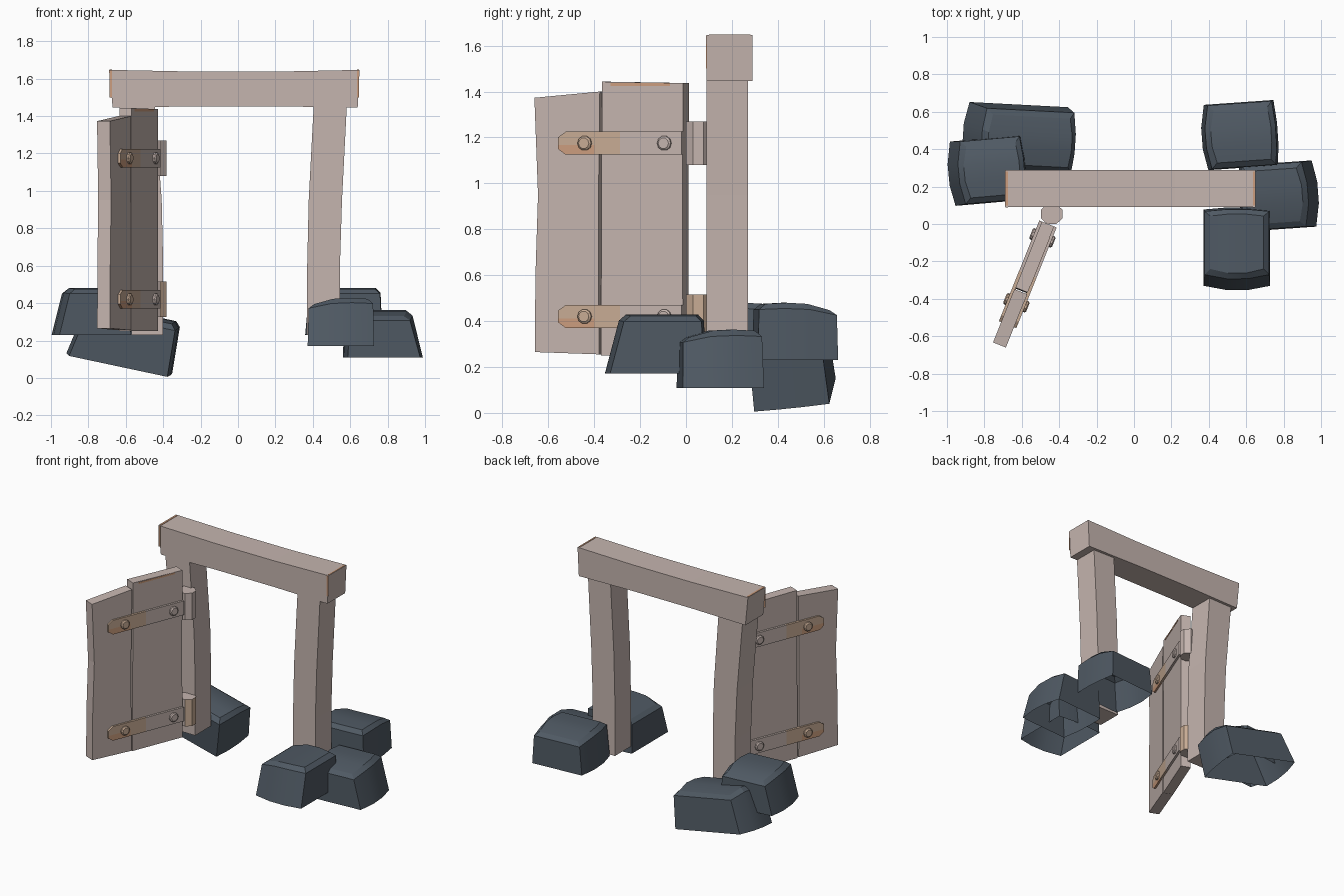
import bpy, bmesh, math
from mathutils import Vector, Matrix, Euler

if "Cube" in bpy.data.objects:
    bpy.data.objects.remove(bpy.data.objects["Cube"])


def material(name, rgb):
    m = bpy.data.materials.new(name)
    lin = [(c / 255 / 12.92) if c < 11 else ((c / 255 + 0.055) / 1.055) ** 2.4 for c in rgb]
    m.diffuse_color = (*lin, 1)
    m.use_nodes = True
    m.node_tree.nodes["Principled BSDF"].inputs["Base Color"].default_value = m.diffuse_color
    return m


WOOD = material("pale_wood", (197, 181, 175))
STONE = material("slate_stone", (79, 89, 99))
TAN = material("worn_tan", (200, 172, 149))
RUST = material("rust_orange", (204, 157, 126))


def finish(name, bm, mats, rule=None):
    bmesh.ops.recalc_face_normals(bm, faces=bm.faces)
    if rule:
        for f in bm.faces:
            f.material_index = rule(f)
    me = bpy.data.meshes.new(name)
    bm.to_mesh(me)
    bm.free()
    for m in mats:
        me.materials.append(m)
    ob = bpy.data.objects.new(name, me)
    bpy.context.collection.objects.link(ob)
    return ob


def loft(name, rings, mats, rule=None, cap_start=True, cap_end=True):
    """Skin a list of closed rings of equal size."""
    bm = bmesh.new()
    vs = [[bm.verts.new(p) for p in r] for r in rings]
    n = len(vs[0])
    for a, b in zip(vs, vs[1:]):
        for i in range(n):
            j = (i + 1) % n
            bm.faces.new((a[i], a[j], b[j], b[i]))
    if cap_start:
        bm.faces.new(vs[0])
    if cap_end:
        bm.faces.new(vs[-1])
    return finish(name, bm, mats, rule)


def box(name, lo, hi, mat, place=Vector):
    rings = [[place((x, y, z)) for x, y in ((lo[0], lo[1]), (hi[0], lo[1]), (hi[0], hi[1]), (lo[0], hi[1]))]
             for z in (lo[2], hi[2])]
    return loft(name, rings, [mat])


# Lintel: slightly sagging beam with undercut ends
Y0, Y1 = 0.09, 0.29
loft("lintel", [[(xb, Y0, zb), (xt, Y0, zt), (xt, Y1, zt), (xb, Y1, zb)] for xb, xt, zb, zt in
                ((-0.67, -0.69, 1.445, 1.647), (-0.24, -0.24, 1.452, 1.638),
                 (0.22, 0.22, 1.452, 1.638), (0.64, 0.65, 1.445, 1.647))], [WOOD])

# Posts: gently bowed, leaning outward at the top
for name, sections in (
        ("right_post", ((0.23, 0.37, 0.545), (0.6, 0.37, 0.545), (0.95, 0.378, 0.556), (1.46, 0.405, 0.582))),
        ("left_post", ((0.23, -0.57, -0.40), (0.6, -0.575, -0.40), (0.95, -0.59, -0.408), (1.46, -0.635, -0.445)))):
    loft(name, [[(a, 0.09, z), (b, 0.09, z), (b, 0.27, z), (a, 0.27, z)] for z, a, b in sections], [WOOD])

# Worn edges on the lintel ends
for x0, x1, tag in ((-0.688, -0.674, "left"), (0.637, 0.648, "right")):
    box("lintel_wear_front_" + tag, (x0, 0.087, 1.50), (x1, 0.092, 1.645), RUST)
    box("lintel_wear_top_" + tag, (x0, 0.10, 1.64), (x1, 0.28, 1.649), RUST)

# Door frame of reference: s runs outward from the hinge, n across the thickness
PIVOT = Vector((-0.46, 0.0, 0))
ALONG = Vector((-0.372, -0.928, 0))
ACROSS = Vector((0.928, -0.372, 0))


def door(p):
    return PIVOT + ALONG * p[0] + ACROSS * p[1] + Vector((0, 0, p[2]))


def plank(name, half, rows):
    """Rows: inner s, outer s, inner z, outer z."""
    loft(name, [[door((a, -half, za)), door((b, -half, zb)), door((b, half, zb)), door((a, half, za))]
                for a, b, za, zb in rows], [WOOD])


plank("door_inner_plank", 0.035, ((0, 0.385, 0.25, 0.25), (0.003, 0.383, 0.85, 0.85), (0, 0.38, 1.437, 1.443)))
plank("door_outer_plank", 0.037, ((0.393, 0.695, 0.255, 0.265), (0.396, 0.692, 0.6, 0.6),
                                  (0.396, 0.68, 0.95, 0.95), (0.39, 0.697, 1.40, 1.373)))
box("door_top_wear", (0.06, 0.033, 1.425), (0.34, 0.037, 1.437), RUST, door)

# Straps, bolts and hinge barrels
for level, zc in (("upper", 1.175), ("lower", 0.42)):
    for side, tag in ((1, "front"), (-1, "back")):
        def tint(f):
            c = f.calc_center_median()
            s = (c - PIVOT).dot(ALONG)
            if s < 0.29:
                return 0
            return 2 if s > 0.41 and c.z < zc - 0.008 else 1

        n0, n1 = side * 0.03, side * 0.05
        rings = [[door((s, n, zc + z)) for n, z in ((n0, -h), (n1, -h), (n1, -0.008), (n1, h), (n0, h), (n0, -0.008))]
                 for s, h in ((0, 0.05), (0.29, 0.05), (0.41, 0.05), (0.545, 0.05), (0.58, 0.026))]
        loft(f"{level}_strap_{tag}", rings, [WOOD, TAN, RUST], tint)
        for k, s in enumerate((0.08, 0.454)):
            loft(f"{level}_bolt_{tag}_{k + 1}",
                 [[door((s + r * math.cos(a), side * n, zc + r * math.sin(a)))
                   for a in (i * math.tau / 10 for i in range(10))]
                  for n, r in ((0.045, 0.032), (0.06, 0.032), (0.066, 0.024))], [(WOOD, TAN)[k]])
    rule = (lambda f: int(f.normal.x > 0.3)) if level == "lower" else None
    loft(level + "_hinge", [[(-0.44 + 0.063 * math.cos(a), 0.053 + 0.058 * math.sin(a), zc + z)
                             for a in ((i + 0.5) * math.tau / 8 for i in range(8))]
                            for z in (-0.095, 0.095)], [WOOD, TAN], rule)


# Stones: open-bottomed blocks with a sloped, bulging outer end and chamfered top
def stone(name, loc, yaw, length, width, height, slope=0.055, tilt=0, roll=0):
    place = Matrix.Translation(loc) @ (Matrix.Rotation(math.radians(yaw), 4, 'Z')
                                       @ Matrix.Rotation(math.radians(-tilt), 4, 'Y')
                                       @ Matrix.Rotation(math.radians(-roll), 4, 'X'))
    stations = ((-1, 0.87), (-0.3, 0.98), (0.35, 1.0), (1, 0.98))
    rings = []
    for zf, inset, out, back in ((0, 0, 0, 0), (0.9, 0.005, slope, 0.01), (1, 0.035, slope + 0.03, 0.035)):
        hw = width / 2 - inset
        outer = [place @ Vector((length / 2 - out - 0.025 * t * t, hw * t, height * zf * k)) for t, k in stations]
        inner = [place @ Vector((-length / 2 + back + 0.012 * t * t, hw * t, height * zf * k)) for t, k in stations]
        rings.append(outer + inner[::-1])
    bm = bmesh.new()
    vs = [[bm.verts.new(p) for p in r] for r in rings]
    for a, b in zip(vs, vs[1:]):
        for i in range(8):
            j = (i + 1) % 8
            bm.faces.new((a[i], a[j], b[j], b[i]))
    top = vs[-1]
    for i in range(3):
        bm.faces.new((top[i], top[i + 1], top[6 - i], top[7 - i]))
    up = place.to_3x3() @ Vector((0, 0, 1))
    ob = finish(name, bm, [STONE])
    bpy.ops.object.select_all(action='DESELECT')
    ob.select_set(True)
    bpy.context.view_layer.objects.active = ob
    bpy.ops.object.shade_smooth_by_angle(angle=math.radians(20))


stone("left_back_stone", (-0.635, 0.475, 0.08), 177, 0.575, 0.33, 0.285, 0.05, 12, 6)
stone("left_side_stone", (-0.785, 0.285, 0.23), 185, 0.42, 0.345, 0.25)
stone("right_back_stone", (0.565, 0.475, 0.23), 184, 0.41, 0.35, 0.25, 0.02)
stone("right_side_stone", (0.775, 0.15, 0.108), 4, 0.425, 0.355, 0.255)
stone("right_front_stone", (0.55, -0.133, 0.172), 270, 0.445, 0.355, 0.256, 0.06)
